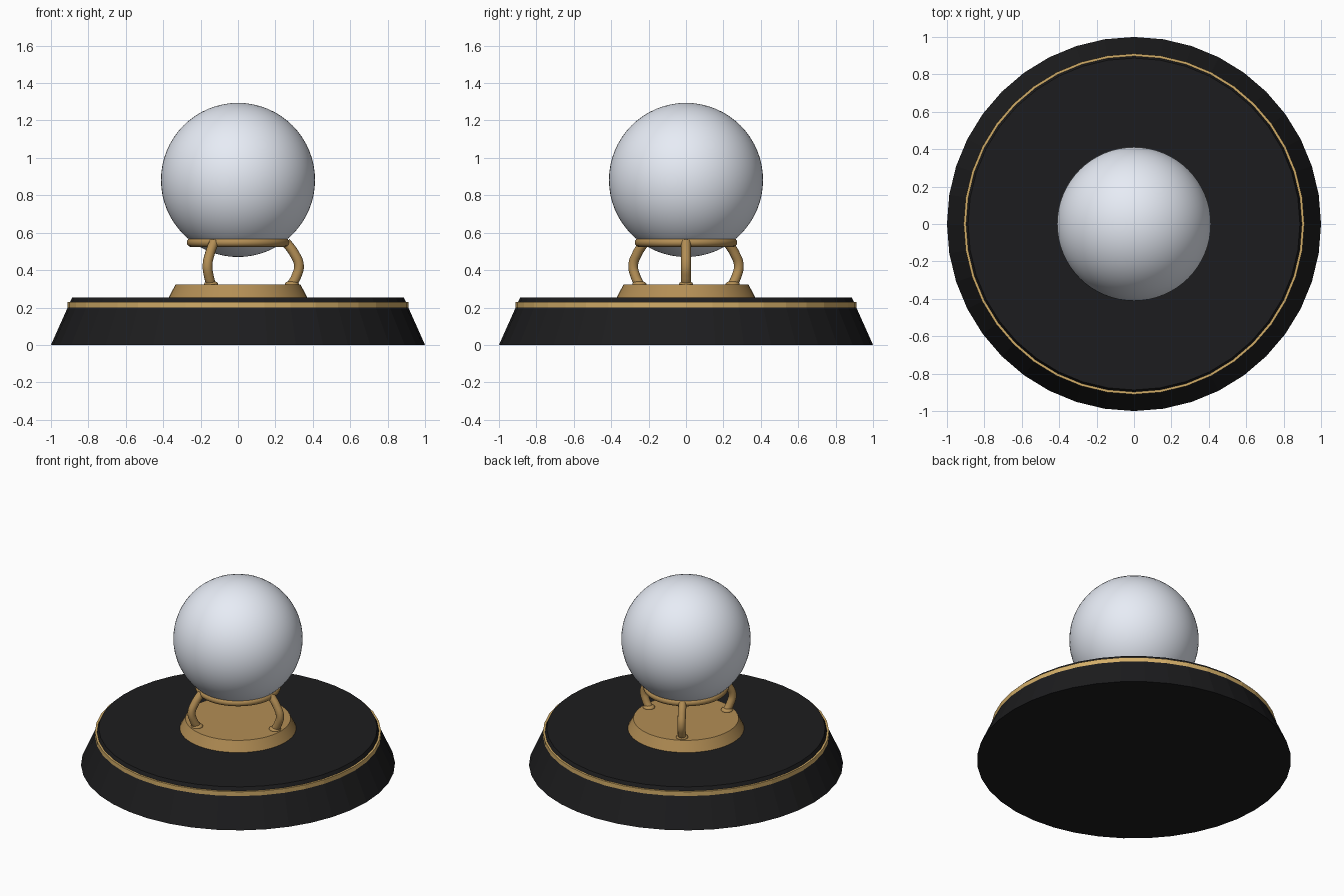
import bpy
import math
from math import sin, cos, pi

cube = bpy.data.objects.get("Cube")
if cube:
    bpy.data.objects.remove(cube, do_unlink=True)


def material(name, color, metallic=0.0):
    mat = bpy.data.materials.new(name)
    mat.use_nodes = True
    rgba = (*color, 1)
    mat.diffuse_color = rgba
    shader = next(n for n in mat.node_tree.nodes if n.type == 'BSDF_PRINCIPLED')
    shader.inputs["Base Color"].default_value = rgba
    shader.inputs["Metallic"].default_value = metallic
    return mat


black = material("black_lacquer", (0.012, 0.012, 0.013))
gold = material("gold_trim", (0.65, 0.42, 0.14))
bronze = material("bronze", (0.45, 0.27, 0.09))
glass = material("pale_glass", (0.8, 0.84, 0.92))


def finish(name, mat, smooth=True):
    obj = bpy.context.object
    obj.name = obj.data.name = name
    obj.data.materials.append(mat)
    if smooth:
        bpy.ops.object.shade_smooth_by_angle(angle=math.radians(35))
    return obj


def frustum(name, mat, r_low, r_high, z_low, z_high, sides, smooth):
    bpy.ops.mesh.primitive_cone_add(vertices=sides, radius1=r_low, radius2=r_high,
                                    depth=z_high - z_low,
                                    location=(0, 0, (z_low + z_high) / 2))
    return finish(name, mat, smooth)


# Plinth with its gold band, and the raised pedestal
frustum("plinth", black, 1.0, 0.887, 0, 0.253, 40, False)
frustum("trim_band", gold, 0.911, 0.911, 0.19, 0.229, 40, False)
frustum("pedestal", bronze, 0.372, 0.335, 0.25, 0.322, 48, True)

# Ball and the ring that cradles it
bpy.ops.mesh.primitive_uv_sphere_add(segments=64, ring_count=32, radius=0.412,
                                     location=(0, 0, 0.882))
finish("ball", glass)
bpy.ops.mesh.primitive_torus_add(major_radius=0.25, minor_radius=0.024,
                                 major_segments=64, minor_segments=14,
                                 location=(0, 0, 0.548))
finish("cradle_ring", bronze)

# Three bowed legs, each on a flattened foot
leg_path = [(0.256, 0.55), (0.3, 0.49), (0.326, 0.425), (0.311, 0.365), (0.285, 0.318)]
for i in range(3):
    angle = i * 2 * pi / 3
    curve = bpy.data.curves.new(f"leg_{i + 1}", 'CURVE')
    curve.dimensions = '3D'
    curve.bevel_depth = 0.026
    curve.bevel_resolution = 4
    curve.use_fill_caps = True
    spline = curve.splines.new('BEZIER')
    spline.bezier_points.add(len(leg_path) - 1)
    for point, (r, z) in zip(spline.bezier_points, leg_path):
        point.co = (r * cos(angle), r * sin(angle), z)
        point.handle_left_type = point.handle_right_type = 'AUTO'
    curve.materials.append(bronze)
    leg = bpy.data.objects.new(f"leg_{i + 1}", curve)
    bpy.context.collection.objects.link(leg)

    bpy.ops.mesh.primitive_uv_sphere_add(segments=24, ring_count=12, radius=0.038,
                                         location=(0.288 * cos(angle), 0.288 * sin(angle), 0.324))
    foot = finish(f"foot_{i + 1}", bronze)
    foot.scale.z = 0.5
